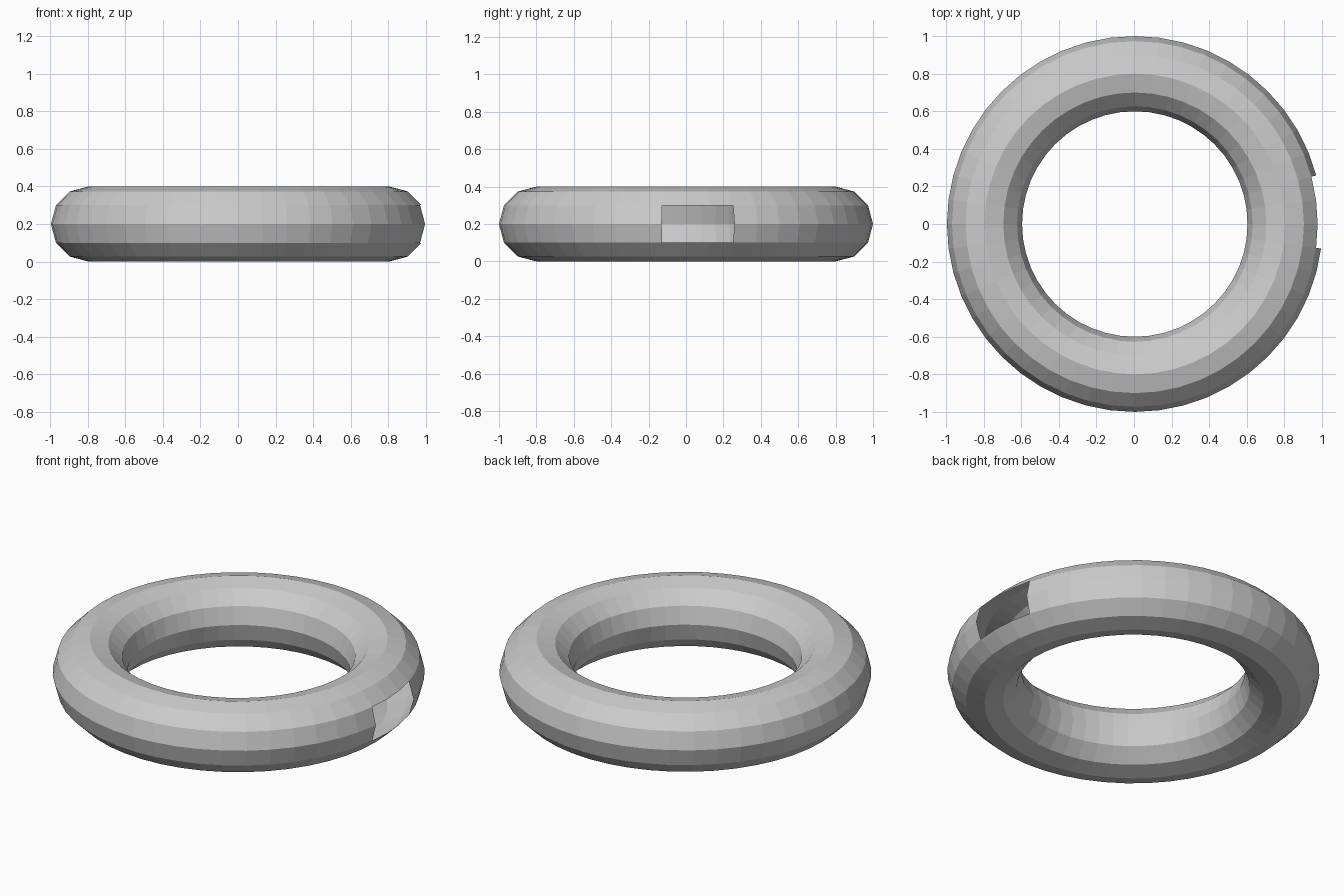
import bpy, bmesh
from math import atan2, degrees, hypot

if "Cube" in bpy.data.objects:
    bpy.data.objects.remove(bpy.data.objects["Cube"])

# Ring tube
bpy.ops.mesh.primitive_torus_add(major_segments=48, minor_segments=12,
                                 major_radius=0.8, minor_radius=0.2)
ring = bpy.context.object
ring.name = "ring_tube"

# Opening in the outer wall: two rows by three segments on the right side
bm = bmesh.new()
bm.from_mesh(ring.data)
opening = []
for f in bm.faces:
    c = f.calc_center_median()
    if hypot(c.x, c.y) > 0.95 and abs(c.z) < 0.1 and -7.5 < degrees(atan2(c.y, c.x)) < 15:
        opening.append(f)
bmesh.ops.delete(bm, geom=opening, context='FACES')

# Stand on the ground and recentre
xs = [v.co.x for v in bm.verts if v.link_faces]
bmesh.ops.translate(bm, verts=bm.verts, vec=(-(min(xs) + max(xs)) / 2, 0, 0.2))
bm.to_mesh(ring.data)
bm.free()
ring.location = (0, 0, 0)
